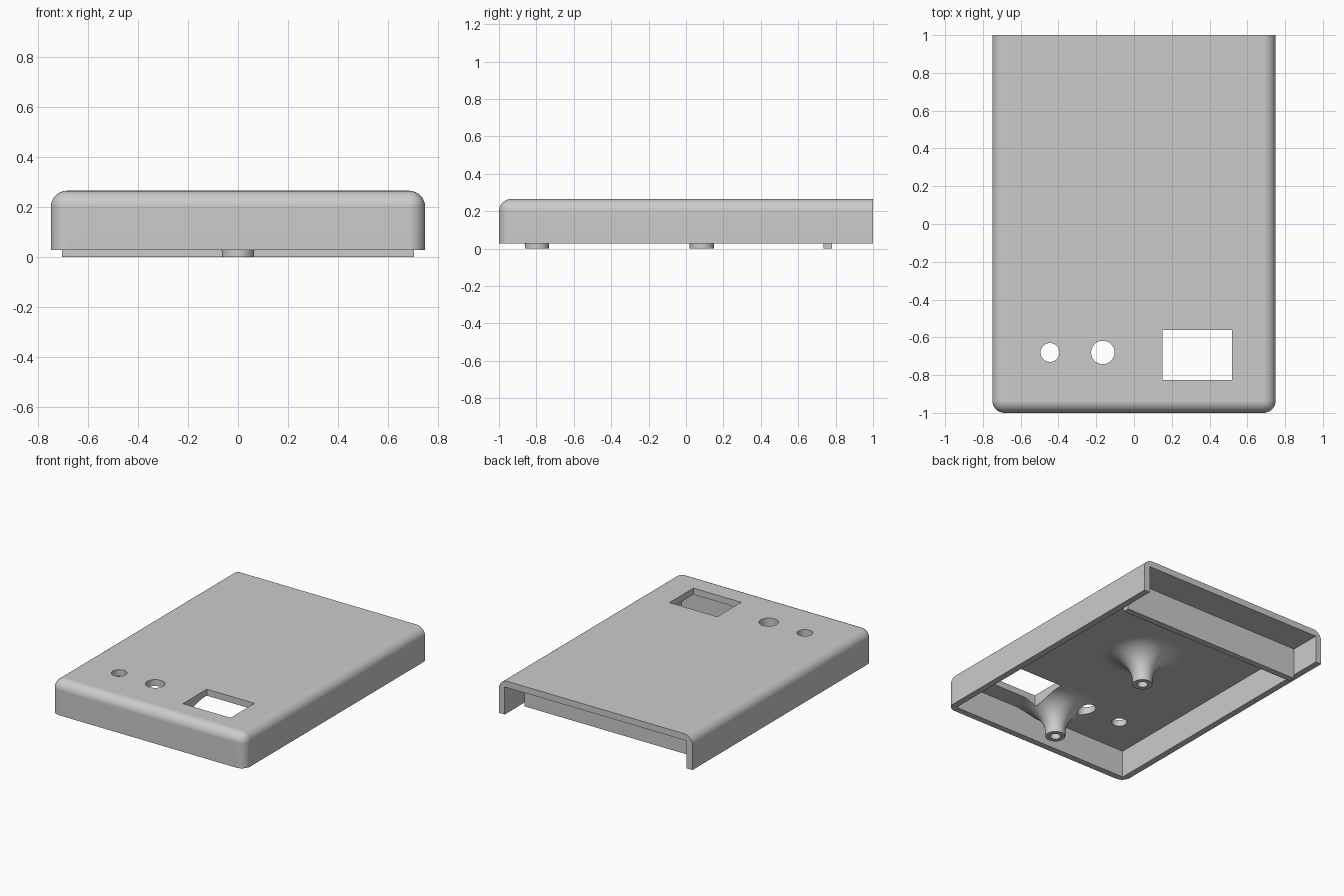
import bpy, bmesh, math

if "Cube" in bpy.data.objects:
    bpy.data.objects.remove(bpy.data.objects["Cube"], do_unlink=True)

# Main dimensions
HALF_W, HALF_L = 0.75, 1.0
RIM, TOP = 0.027, 0.265
WALL, ROUND = 0.045, 0.065
CEILING = TOP - WALL
INNER = HALF_W - WALL
EMBED = 0.015

grey = bpy.data.materials.new("light_grey_plastic")
grey.use_nodes = True
colour = (0.6, 0.6, 0.6, 1)
grey.diffuse_color = colour
grey.node_tree.nodes["Principled BSDF"].inputs["Base Color"].default_value = colour


def make_object(name, bm):
    bmesh.ops.recalc_face_normals(bm, faces=bm.faces)
    mesh = bpy.data.meshes.new(name)
    bm.to_mesh(mesh)
    bm.free()
    mesh.materials.append(grey)
    obj = bpy.data.objects.new(name, mesh)
    bpy.context.collection.objects.link(obj)
    return obj


def box_mesh(x, y, z):
    bm = bmesh.new()
    bmesh.ops.create_cube(bm, size=1)
    for v in bm.verts:
        v.co = [lo + (c + 0.5) * (hi - lo) for c, (lo, hi) in zip(v.co, (x, y, z))]
    return bm


def box(name, x, y, z):
    return make_object(name, box_mesh(x, y, z))


def cylinder(name, x, y, radius):
    bm = bmesh.new()
    bmesh.ops.create_cone(bm, cap_ends=True, segments=48, radius1=radius, radius2=radius, depth=1)
    bmesh.ops.translate(bm, verts=bm.verts, vec=(x, y, 0))
    return make_object(name, bm)


def activate(obj):
    bpy.ops.object.select_all(action='DESELECT')
    obj.select_set(True)
    bpy.context.view_layer.objects.active = obj


def cut(obj, cutter):
    activate(obj)
    mod = obj.modifiers.new("cut", 'BOOLEAN')
    mod.operation = 'DIFFERENCE'
    mod.solver = 'EXACT'
    mod.object = cutter
    bpy.ops.object.modifier_apply(modifier=mod.name)


def smooth(obj):
    activate(obj)
    bpy.ops.object.shade_smooth_by_angle(angle=math.radians(30))
    mod = obj.modifiers.new("even_shading", 'WEIGHTED_NORMAL')
    mod.keep_sharp = True


def post(name, y):
    """Hollow screw post that flares into the ceiling."""
    radius, bore, bore_top = 0.065, 0.034, 0.15
    flare = 0.2
    profile = [(0, bore_top), (bore, bore_top), (bore, 0), (radius, 0)]
    for i in range(17):
        a = math.pi / 2 * i / 16
        profile.append((radius + flare * (1 - math.cos(a)),
                        CEILING - flare * (1 - math.sin(a))))
    profile += [(radius + flare, CEILING + EMBED), (0, CEILING + EMBED)]
    bm = bmesh.new()
    verts = [bm.verts.new((r, 0, z)) for r, z in profile]
    edges = [bm.edges.new(pair) for pair in zip(verts, verts[1:])]
    bmesh.ops.spin(bm, geom=verts + edges, cent=(0, 0, 0), axis=(0, 0, 1),
                   angle=2 * math.pi, steps=64)
    bmesh.ops.remove_doubles(bm, verts=bm.verts, dist=1e-5)
    bmesh.ops.translate(bm, verts=bm.verts, vec=(0, y, 0))
    return make_object(name, bm)


# Outer shell: round the top and front edges, leave the back and rim square
bm = box_mesh((-HALF_W, HALF_W), (-HALF_L, HALF_L), (RIM, TOP))
rounded = []
for e in bm.edges:
    mid = (e.verts[0].co + e.verts[1].co) / 2
    at_top, at_front = mid.z > TOP - 0.01, mid.y < -HALF_L + 0.01
    at_side = abs(mid.x) > HALF_W - 0.01
    if at_top + at_front + at_side == 2:
        rounded.append(e)
bmesh.ops.bevel(bm, geom=rounded, offset=ROUND, segments=8, profile=0.5, affect='EDGES')
shell = make_object("case_shell", bm)

# Hollow inside, open at the back and below
cavity = box("cavity_cutter", (-INNER, INNER), (-HALF_L + WALL, HALF_L + 0.2), (-0.2, CEILING))
cut(shell, cavity)

# Cross wall near the back
box("cross_wall", (-INNER, INNER), (0.735, 0.78), (0, CEILING + EMBED))

# Screw posts, the front one trimmed where it meets the front wall
rear_post = post("rear_post", 0.085)
front_post = post("front_post", -0.797)
trim = box("trim_cutter", (-1, 1), (-2, -HALF_L + WALL / 2), (-1, 1))
cut(front_post, trim)

# Display window and two round holes through the top
openings = [
    box("window_cutter", (0.15, 0.52), (-0.825, -0.56), (-0.5, 0.5)),
    cylinder("small_hole_cutter", -0.445, -0.68, 0.05),
    cylinder("large_hole_cutter", -0.165, -0.68, 0.062),
]
for opening in openings:
    cut(shell, opening)
    cut(front_post, opening)

for helper in openings + [cavity, trim]:
    bpy.data.objects.remove(helper, do_unlink=True)

for part in (shell, rear_post, front_post):
    smooth(part)
